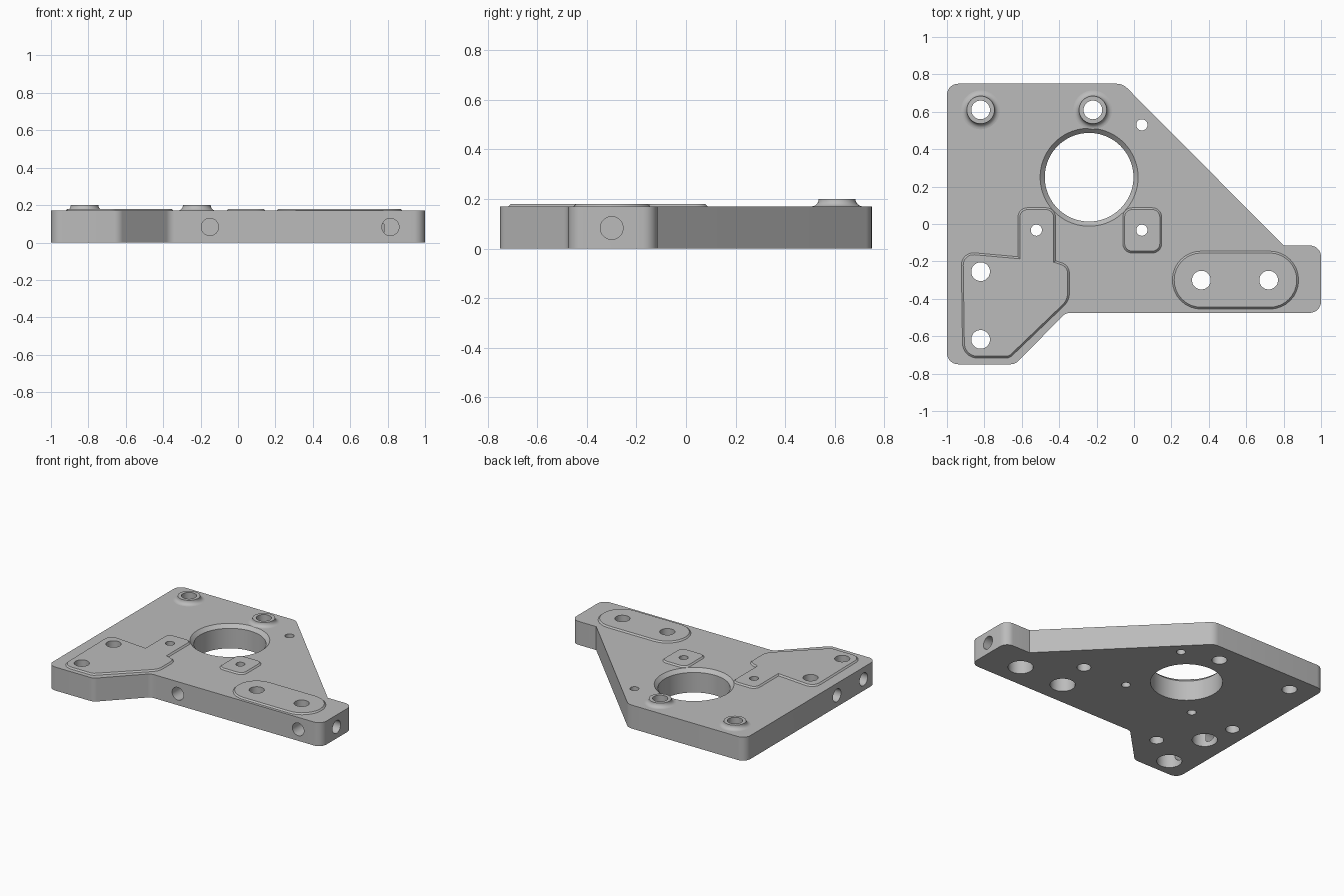
import bpy, bmesh, math
from mathutils import Vector, Matrix

old = bpy.data.objects.get("Cube")
if old:
    bpy.data.objects.remove(old, do_unlink=True)

THICK, PAD_RISE, BOSS_TOP = 0.17, 0.01, 0.2

metal = bpy.data.materials.new("machined grey")
metal.use_nodes = True
grey = (0.5, 0.5, 0.5, 1)
metal.diffuse_color = grey
metal.node_tree.nodes["Principled BSDF"].inputs["Base Color"].default_value = grey


def make_object(name, bm):
    bmesh.ops.recalc_face_normals(bm, faces=bm.faces)
    mesh = bpy.data.meshes.new(name)
    bm.to_mesh(mesh)
    bm.free()
    mesh.materials.append(metal)
    obj = bpy.data.objects.new(name, mesh)
    bpy.context.collection.objects.link(obj)
    return obj


def rounded(corners, steps=8):
    """Round each (x, y, radius) corner of a polygon with an arc."""
    out = []
    for i, (x, y, r) in enumerate(corners):
        p = Vector((x, y))
        if r == 0:
            out.append(p)
            continue
        a = (Vector(corners[i - 1][:2]) - p).normalized()
        b = (Vector(corners[(i + 1) % len(corners)][:2]) - p).normalized()
        half = a.angle(b) / 2
        centre = p + (a + b).normalized() * (r / math.sin(half))
        start = p + a * (r / math.tan(half)) - centre
        end = p + b * (r / math.tan(half)) - centre
        sweep = start.angle_signed(end)
        for k in range(steps + 1):
            # angle_signed is clockwise positive
            out.append(centre + Matrix.Rotation(-sweep * k / steps, 2) @ start)
    return out


def slab(corners, z0, z1, rise=0):
    """Extruded rounded outline, optionally with a sloped raised top."""
    bm = bmesh.new()
    base = bm.faces.new([bm.verts.new((p.x, p.y, z0)) for p in rounded(corners)])
    bm.normal_update()
    if base.normal.z < 0:
        base.normal_flip()
    res = bmesh.ops.extrude_face_region(bm, geom=[base], use_keep_orig=True)
    top = [g for g in res["geom"] if isinstance(g, bmesh.types.BMFace)][0]
    bmesh.ops.translate(bm, verts=top.verts[:], vec=(0, 0, z1 - z0))
    bmesh.ops.recalc_face_normals(bm, faces=bm.faces)
    if rise:
        bmesh.ops.inset_individual(bm, faces=[top], thickness=rise, depth=rise,
                                   use_even_offset=True)
    return bm


def lathe(bm, profile, matrix, closed=True, sides=40):
    """Revolve (radius, height) points about the local z axis."""
    rings = []
    for r, z in profile:
        rings.append([bm.verts.new(matrix @ Vector((
            r * math.cos(math.tau * k / sides), r * math.sin(math.tau * k / sides), z)))
            for k in range(sides)])
    for lo, hi in zip(rings, rings[1:]):
        for k in range(sides):
            n = (k + 1) % sides
            bm.faces.new((lo[k], lo[n], hi[n], hi[k]))
    if closed:
        bm.faces.new(rings[0][::-1])
        bm.faces.new(rings[-1])


def at(x, y, z=0):
    return Matrix.Translation((x, y, z))


# Plate and raised pads
plate = make_object("plate", slab([
    (-1, 0.75, 0.06), (-0.06, 0.75, 0.08), (0.8, -0.115, 0), (1, -0.115, 0.06),
    (1, -0.475, 0.06), (-0.365, -0.475, 0.06), (-0.635, -0.75, 0.06),
    (-1, -0.75, 0.06)], 0, THICK))

pads = {
    "long_pad": [(0.205, -0.145, 0.154), (0.88, -0.145, 0.154),
                 (0.88, -0.455, 0.154), (0.205, -0.455, 0.154)],
    "small_pad": [(-0.06, 0.087, 0.05), (0.148, 0.087, 0.05),
                  (0.148, -0.155, 0.05), (-0.06, -0.155, 0.05)],
    "corner_pad": [(-0.62, 0.087, 0.05), (-0.42, 0.087, 0.05), (-0.42, -0.197, 0),
                   (-0.345, -0.22, 0.06), (-0.345, -0.41, 0.1), (-0.665, -0.717, 0.05),
                   (-0.916, -0.717, 0.08), (-0.924, -0.148, 0.065), (-0.62, -0.175, 0)],
}
parts = [plate] + [make_object(n, slab(c, THICK - 0.01, THICK, PAD_RISE))
                   for n, c in pads.items()]

# Drilled holes gathered in one cutter
bm = bmesh.new()
LOW, HIGH = -0.1, 0.3
bore = 0.237
lathe(bm, [(bore, LOW), (bore, THICK - 0.025), (bore + 0.025, THICK),
           (bore + 0.025, HIGH)], at(-0.24, 0.25), sides=72)
for x, y in [(0.72, -0.3), (0.36, -0.3), (-0.82, -0.255), (-0.82, -0.617)]:
    lathe(bm, [(0.083, LOW), (0.083, 0.1), (0.05, 0.1), (0.05, HIGH)], at(x, y))
bosses = [(-0.82, 0.61), (-0.22, 0.61)]
for x, y in bosses:
    lathe(bm, [(0.05, LOW), (0.05, HIGH)], at(x, y))
for x, y in [(0.042, -0.033), (-0.522, -0.033), (0.042, 0.53)]:
    lathe(bm, [(0.03, LOW), (0.03, HIGH)], at(x, y))
for x, y in [(0.4, -0.035), (-0.58, -0.46), (-0.87, -0.03)]:
    lathe(bm, [(0.046, LOW), (0.046, 0.09)], at(x, y))
for x, y, axis in [(-0.15, -0.475, "Y"), (0.815, -0.475, "Y"), (1, -0.3, "-X"),
                   (-1, -0.3, "X"), (-1, -0.605, "X")]:
    turn = {"Y": Vector((0, 1, 0)), "X": Vector((1, 0, 0)), "-X": Vector((-1, 0, 0))}[axis]
    lathe(bm, [(0.046, -0.1), (0.046, 0.12)],
          at(x, y, 0.083) @ turn.to_track_quat("Z", "Y").to_matrix().to_4x4())
cutter = make_object("hole_cutter", bm)
cutter.hide_render = True

for obj in parts:
    bpy.context.view_layer.objects.active = obj
    mod = obj.modifiers.new("holes", "BOOLEAN")
    mod.operation, mod.solver, mod.use_self, mod.object = "DIFFERENCE", "EXACT", True, cutter
    bpy.ops.object.modifier_apply(modifier=mod.name)
bpy.data.objects.remove(cutter, do_unlink=True)

# Hollow bosses with a filleted foot
rise = BOSS_TOP - THICK
foot = [(0.074 + rise * (1 - math.sin(a)), BOSS_TOP - rise * math.cos(a))
        for a in (math.pi / 2 * k / 6 for k in range(7))]
for name, (x, y) in zip(("right_boss", "left_boss"), bosses):
    bm = bmesh.new()
    lathe(bm, foot + [(0.05, BOSS_TOP), (0.05, THICK)], at(x, y), closed=False)
    parts.append(make_object(name, bm))

for obj in parts:
    bpy.ops.object.select_all(action="DESELECT")
    obj.select_set(True)
    bpy.context.view_layer.objects.active = obj
    bpy.ops.object.shade_smooth_by_angle(angle=math.radians(30))
